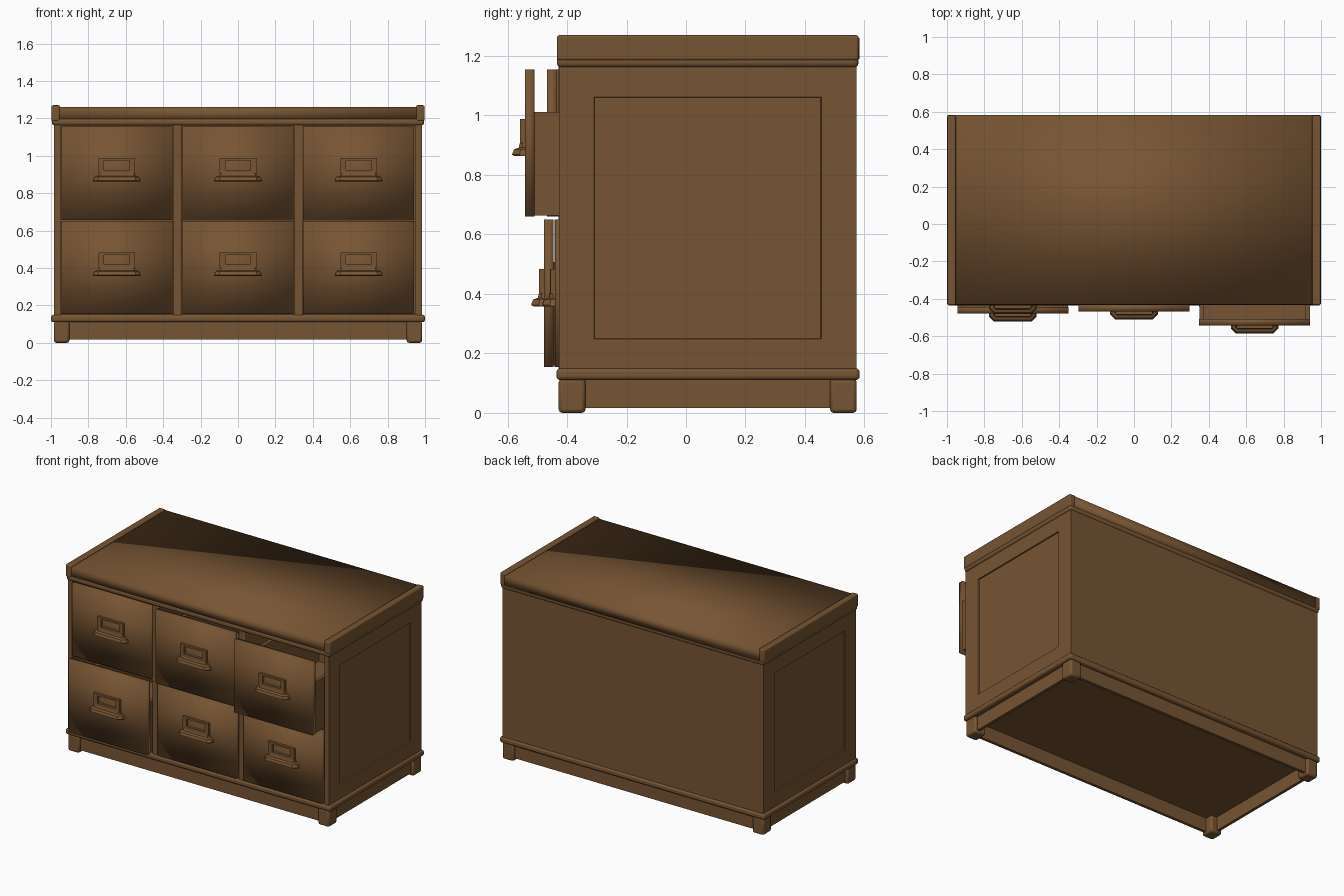
import bpy, bmesh

if "Cube" in bpy.data.objects:
    bpy.data.objects.remove(bpy.data.objects["Cube"])

wood = bpy.data.materials.new("brown wood")
wood.diffuse_color = (0.185, 0.09, 0.033, 1)
wood.use_nodes = True
wood.node_tree.nodes["Principled BSDF"].inputs["Base Color"].default_value = wood.diffuse_color


def finish(name, bm, smooth=False, bevel=0, seg=3):
    bmesh.ops.recalc_face_normals(bm, faces=bm.faces)
    me = bpy.data.meshes.new(name)
    bm.to_mesh(me)
    bm.free()
    me.materials.append(wood)
    ob = bpy.data.objects.new(name, me)
    bpy.context.collection.objects.link(ob)
    if smooth or bevel:
        me.shade_smooth()
    if bevel:
        m = ob.modifiers.new("rounded edges", 'BEVEL')
        m.width, m.segments = bevel, seg
        bpy.context.view_layer.objects.active = ob
        ob.select_set(True)
        bpy.ops.object.shade_smooth_by_angle(angle=0.7)
        ob.select_set(False)
    return ob


def loft(bm, rings):
    """Bridge rings of points and cap both ends."""
    vs = [[bm.verts.new(p) for p in r] for r in rings]
    n = len(vs[0])
    for a, b in zip(vs, vs[1:]):
        for i in range(n):
            j = (i + 1) % n
            bm.faces.new((a[i], a[j], b[j], b[i]))
    bm.faces.new(vs[0])
    bm.faces.new(vs[-1])


def add_box(bm, x, y, z):
    loft(bm, [[(x[0], y[0], k), (x[1], y[0], k), (x[1], y[1], k), (x[0], y[1], k)] for k in z])


def box(name, x, y, z, **kw):
    bm = bmesh.new()
    add_box(bm, x, y, z)
    return finish(name, bm, **kw)


def pair(x, s):
    return tuple(sorted((x[0] * s, x[1] * s)))


# Carcass sides with a recessed panel on the outer face
for s, side in ((-1, "left"), (1, "right")):
    bm = bmesh.new()
    add_box(bm, pair((0.95, 0.985), s), (-0.427, 0.573), (0.13, 1.18))
    bmesh.ops.recalc_face_normals(bm, faces=bm.faces)
    outer = max(bm.faces, key=lambda f: s * f.calc_center_median().x)
    bmesh.ops.inset_individual(bm, faces=[outer], thickness=0.167)
    bmesh.ops.inset_individual(bm, faces=[outer], thickness=0.003, depth=-0.008)
    finish(side + "_side", bm)

# Back, dividers and shelf
box("back_panel", (-0.95, 0.95), (0.54, 0.573), (0.13, 1.18))
for x, side in ((-0.325, "left"), (0.325, "right")):
    box(side + "_divider", (x - 0.023, x + 0.023), (-0.428, 0.54), (0.14, 1.17), bevel=0.006, seg=2)
box("middle_shelf", (-0.95, 0.95), (-0.42, 0.54), (0.648, 0.66))

# Top: rounded ledge, slab and end rails
box("top_ledge", (-0.995, 0.995), (-0.434, 0.58), (1.162, 1.2), bevel=0.014)
box("top_slab", (-0.96, 0.96), (-0.43, 0.584), (1.19, 1.26), smooth=True)
for s, side in ((-1, "left"), (1, "right")):
    box(side + "_end_rail", pair((0.953, 0.998), s), (-0.434, 0.58), (1.185, 1.27), bevel=0.008)

# Base: rounded moulding, skirt boards and feet
box("base_moulding", (-1, 1), (-0.436, 0.584), (0.11, 0.15), bevel=0.014)
for y, end in ((-0.41, "front"), (0.535, "back")):
    box(end + "_skirt", (-0.92, 0.92), (y, y + 0.02), (0.017, 0.115))
for s, side in ((-1, "left"), (1, "right")):
    box(side + "_skirt", pair((0.945, 0.965), s), (-0.36, 0.51), (0.017, 0.115))
    for y, end in (((-0.428, -0.338), "front"), ((0.484, 0.574), "back")):
        box(f"{end}_{side}_foot", pair((0.902, 0.985), s), y, (0, 0.115), bevel=0.012, seg=2)


def drawer(name, cx, z0, yf):
    """Open-topped drawer whose front face lies at yf, with label holder and pull."""
    hw = 0.297
    back = min(yf + 0.9, 0.53)
    box(name + "_front", (cx - hw, cx + hw), (yf, yf + 0.033), (z0, z0 + 0.495), smooth=True)
    bm = bmesh.new()
    for s in (-1, 1):
        add_box(bm, sorted((cx + s * (hw - 0.025), cx + s * (hw - 0.002))),
                (yf + 0.03, back), (z0 + 0.004, z0 + 0.352))
    add_box(bm, (cx - hw + 0.02, cx + hw - 0.02), (yf + 0.03, back), (z0 + 0.004, z0 + 0.02))
    add_box(bm, (cx - hw + 0.02, cx + hw - 0.02), (back - 0.02, back), (z0 + 0.004, z0 + 0.352))
    finish(name + "_tray", bm)

    # Label holder frame
    bm = bmesh.new()
    y = (yf - 0.016, yf + 0.002)
    for s in (-1, 1):
        add_box(bm, sorted((cx + s * 0.068, cx + s * 0.098)), y, (z0 + 0.245, z0 + 0.328))
    add_box(bm, (cx - 0.068, cx + 0.068), y, (z0 + 0.315, z0 + 0.328))
    add_box(bm, (cx - 0.068, cx + 0.068), y, (z0 + 0.245, z0 + 0.265))
    finish(name + "_label_holder", bm)

    # Flared pull below the holder
    bm = bmesh.new()
    rings = []
    for w, d, h in ((0.127, 0.034, 0.203), (0.127, 0.043, 0.208), (0.118, 0.036, 0.226),
                    (0.104, 0.020, 0.232), (0.098, 0.016, 0.250)):
        c = 0.6 * d
        rings.append([(cx - w, yf + 0.002, z0 + h), (cx - w, yf - d + c, z0 + h),
                      (cx - w + c, yf - d, z0 + h), (cx + w - c, yf - d, z0 + h),
                      (cx + w, yf - d + c, z0 + h), (cx + w, yf + 0.002, z0 + h)])
    loft(bm, rings)
    finish(name + "_pull", bm)


# Six drawers, pulled out by different amounts
for row, z0, fronts in (("upper", 0.66, (-0.437, -0.467, -0.542)),
                        ("lower", 0.155, (-0.478, -0.442, -0.440))):
    for col, cx, yf in zip(("left", "middle", "right"), (-0.648, 0, 0.645), fronts):
        drawer(f"{row}_{col}_drawer", cx, z0, yf)
